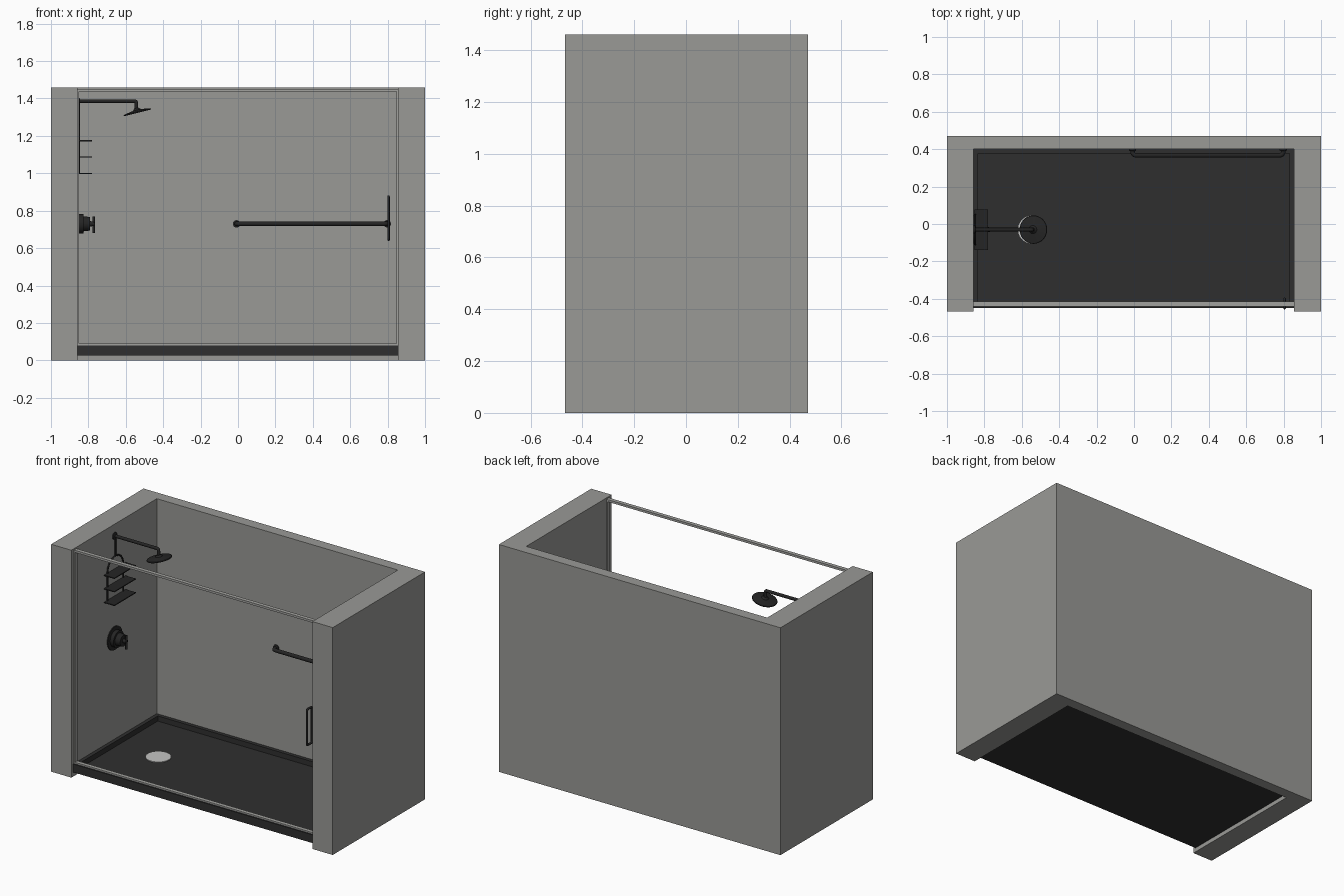
import bpy, bmesh, math
from mathutils import Vector

if "Cube" in bpy.data.objects:
    bpy.data.objects.remove(bpy.data.objects["Cube"])


def material(name, rgb):
    m = bpy.data.materials.new(name)
    m.diffuse_color = (*rgb, 1)
    m.use_nodes = True
    m.node_tree.nodes["Principled BSDF"].inputs["Base Color"].default_value = m.diffuse_color
    return m


WALL = material("wall_grey", (0.32, 0.32, 0.305))
PAN = material("pan_charcoal", (0.028, 0.028, 0.028))
BLACK = material("fixture_black", (0.018, 0.018, 0.018))
FRAME = material("frame_grey", (0.36, 0.36, 0.345))
DRAIN = material("drain_light_grey", (0.55, 0.55, 0.54))


def finish(name, bm, mat, smooth=False):
    bmesh.ops.recalc_face_normals(bm, faces=bm.faces)
    me = bpy.data.meshes.new(name)
    bm.to_mesh(me)
    bm.free()
    ob = bpy.data.objects.new(name, me)
    bpy.context.collection.objects.link(ob)
    me.materials.append(mat)
    if smooth:
        bpy.ops.object.select_all(action='DESELECT')
        ob.select_set(True)
        bpy.context.view_layer.objects.active = ob
        bpy.ops.object.shade_smooth_by_angle(angle=math.radians(35))
    return ob


def box(name, lo, hi, mat):
    bm = bmesh.new()
    bmesh.ops.create_cube(bm, size=1)
    for v in bm.verts:
        v.co = [l + (c + 0.5) * (h - l) for c, l, h in zip(v.co, lo, hi)]
    return finish(name, bm, mat)


def prism(name, outline, z0, z1, mat):
    bm = bmesh.new()
    f = bm.faces.new([bm.verts.new((x, y, z0)) for x, y in outline])
    r = bmesh.ops.extrude_face_region(bm, geom=[f])
    for v in r["geom"]:
        if isinstance(v, bmesh.types.BMVert):
            v.co.z = z1
    return finish(name, bm, mat)


def lathe(name, profile, origin, axis, mat, n=40):
    """Turned part: profile of (radius, distance along axis)."""
    bm = bmesh.new()
    q = Vector(axis).to_track_quat('Z', 'Y')
    rings = [[bm.verts.new(Vector(origin) + q @ Vector((
        r * math.cos(2 * math.pi * i / n), r * math.sin(2 * math.pi * i / n), d)))
        for i in range(n)] for r, d in profile]
    for a, b in zip(rings, rings[1:]):
        for i in range(n):
            bm.faces.new((a[i], a[(i + 1) % n], b[(i + 1) % n], b[i]))
    bm.faces.new(rings[0])
    bm.faces.new(rings[-1])
    return finish(name, bm, mat, True)


def tube(name, points, radius, mat, bend=0.0, closed=False):
    """Round tube along a path, with corners rounded by distance bend."""
    pts = [Vector(p) for p in points]
    path = []
    for i, p in enumerate(pts):
        if bend and (closed or 0 < i < len(pts) - 1):
            a = p + (pts[i - 1] - p).normalized() * bend
            b = p + (pts[(i + 1) % len(pts)] - p).normalized() * bend
            for k in range(7):
                t = k / 6
                path.append(a * (1 - t) ** 2 + p * 2 * t * (1 - t) + b * t * t)
        else:
            path.append(p)
    cu = bpy.data.curves.new(name, 'CURVE')
    cu.dimensions = '3D'
    cu.bevel_depth = radius
    cu.bevel_resolution = 3
    cu.use_fill_caps = True
    sp = cu.splines.new('POLY')
    sp.points.add(len(path) - 1)
    for s, p in zip(sp.points, path):
        s.co = (*p, 1)
    sp.use_cyclic_u = closed
    cu.materials.append(mat)
    ob = bpy.data.objects.new(name, cu)
    bpy.context.collection.objects.link(ob)
    return ob


XL, XR, YB = -0.857, 0.855, 0.40    # inner wall planes

# three-sided wall enclosure, open at the top and front
prism("walls", [(-1, -0.467), (XL, -0.467), (XL, YB), (XR, YB), (XR, -0.467),
                (1, -0.467), (1, 0.47), (-1, 0.47)], 0, 1.46, WALL)

# shower pan: raised slab with a recessed floor
bm = bmesh.new()
bmesh.ops.create_cube(bm, size=1)
for v in bm.verts:
    v.co = (XL if v.co.x < 0 else XR, -0.448 if v.co.y < 0 else YB,
            0.027 if v.co.z < 0 else 0.08)
top = max(bm.faces, key=lambda f: f.calc_center_median().z)
bmesh.ops.inset_individual(bm, faces=[top], thickness=0.033)
for v in top.verts:
    v.co.z += 0.0
r = bmesh.ops.extrude_discrete_faces(bm, faces=[top])["faces"][0]
for v in r.verts:
    v.co.z = 0.047
finish("shower_pan", bm, PAN)

# drain cover
lathe("drain_cover", [(0.075, 0), (0.075, 0.008)], (-0.545, -0.03, 0.044), (0, 0, 1), DRAIN)

# door frame rails and jambs
F0, F1 = -0.44, -0.415
box("bottom_rail", (XL, F0, 0.079), (XR, F1, 0.09), FRAME)
box("top_rail", (XL, F0, 1.437), (XR, F1, 1.451), FRAME)
box("left_jamb", (XL, F0, 0.09), (XL + 0.007, F1, 1.437), FRAME)
box("right_jamb", (XR - 0.007, F0, 0.09), (XR, F1, 1.437), FRAME)

# double-sided door pull
tube("door_pull", [(0.805, -0.45, 0.645), (0.805, -0.40, 0.645),
                   (0.805, -0.40, 0.875), (0.805, -0.45, 0.875)],
     0.007, BLACK, 0.012, True)

# grab bar on the back wall with end flanges
GX0, GX1, GZ = -0.008, 0.798, 0.73
tube("grab_bar", [(GX0, YB, GZ), (GX0, 0.367, GZ), (GX1, 0.367, GZ), (GX1, YB, GZ)],
     0.012, BLACK, 0.022)
for side, x in (("left", GX0), ("right", GX1)):
    lathe("grab_bar_flange_" + side, [(0.02, 0), (0.02, 0.006), (0.014, 0.009)],
          (x, YB, GZ), (0, -1, 0), BLACK, 24)

# shower arm, wall flange and tilted head
Y = -0.03
tube("shower_arm", [(XL, Y, 1.386), (-0.543, Y, 1.386), (-0.543, Y, 1.335)],
     0.010, BLACK, 0.012)
lathe("shower_arm_flange", [(0.022, 0), (0.022, 0.006), (0.014, 0.01)],
      (XL, Y, 1.386), (1, 0, 0), BLACK, 24)
lathe("shower_head", [(0.074, 0), (0.076, 0.003), (0.074, 0.007), (0.022, 0.016), (0.012, 0.026)],
      (-0.537, Y, 1.323), (-0.25, 0, 1), BLACK)

# hanging caddy: hook bar, arched wire frame, three shelves
tube("caddy_hook_bar", [(-0.85, Y, 1.40), (-0.85, Y, 1.26)], 0.005, BLACK)
arch = [(-0.85, Y + 0.08 * math.cos(a), 1.18 + 0.08 * math.sin(a))
        for a in [math.pi * i / 16 for i in range(17)]]
tube("caddy_wire_frame", [(-0.85, Y + 0.08, 1.0)] + arch + [(-0.85, Y - 0.08, 1.0)], 0.005, BLACK)
for i, z in enumerate((1.0, 1.088, 1.174)):
    box(f"caddy_shelf_{i + 1}", (-0.853, -0.14, z - 0.003), (-0.78, 0.077, z + 0.003), BLACK)

# mixer valve with stepped body and lever
lathe("mixer_valve", [(0.075, 0), (0.075, 0.005), (0.053, 0.007), (0.053, 0.031),
                      (0.04, 0.032), (0.036, 0.066), (0.014, 0.067), (0.012, 0.088)],
      (XL, Y, 0.73), (1, 0, 0), BLACK)
tube("mixer_lever", [(-0.772, Y, 0.68), (-0.772, Y, 0.77)], 0.007, BLACK)
